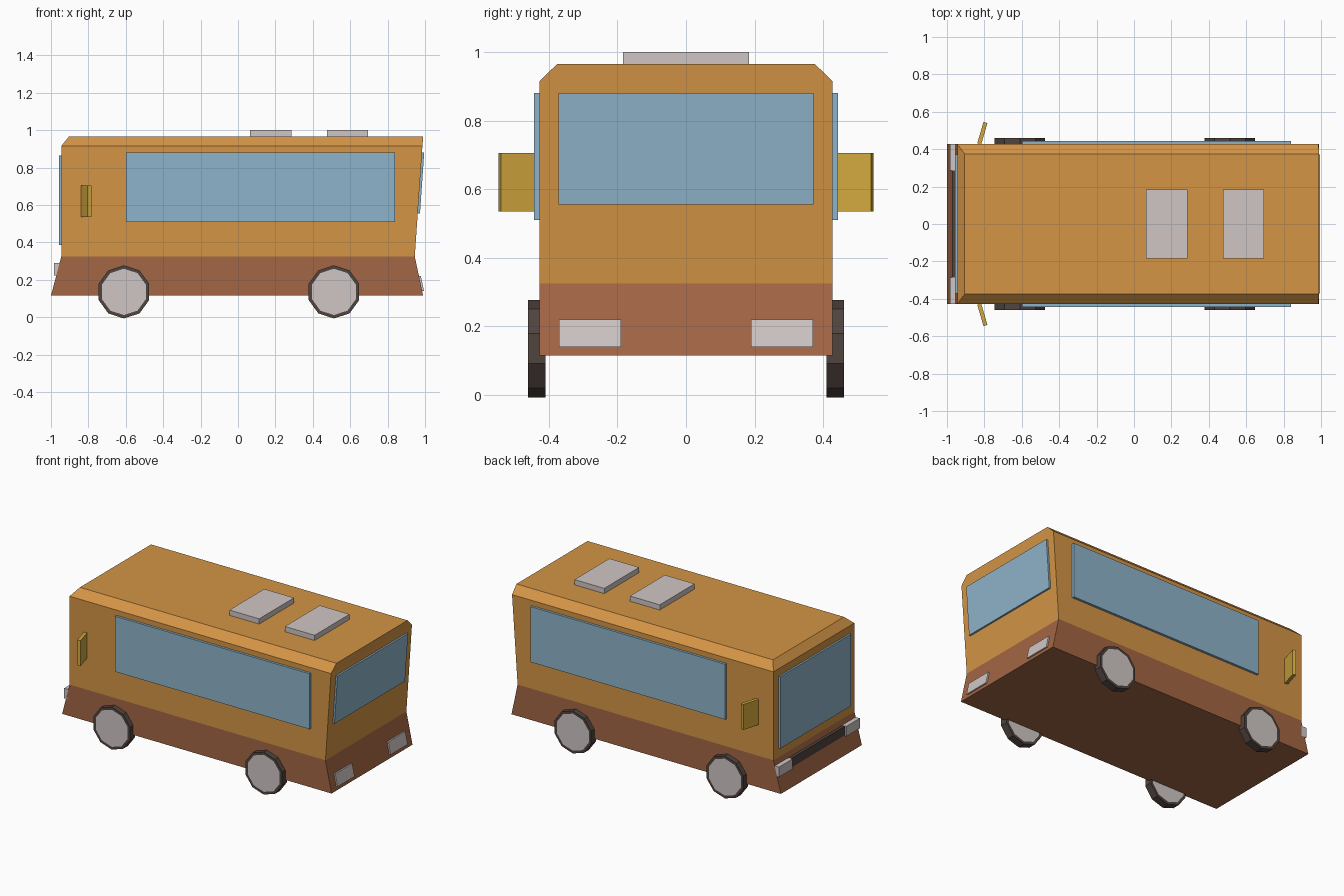
import bpy, bmesh, math
from mathutils import Matrix

if "Cube" in bpy.data.objects:
    bpy.data.objects.remove(bpy.data.objects["Cube"])


def mat(name, hexcol):
    def lin(c):
        return c / 12.92 if c <= 0.04045 else ((c + 0.055) / 1.055) ** 2.4
    m = bpy.data.materials.new(name)
    m.diffuse_color = [lin(int(hexcol[i:i + 2], 16) / 255) for i in (0, 2, 4)] + [1]
    m.use_nodes = True
    m.node_tree.nodes["Principled BSDF"].inputs["Base Color"].default_value = m.diffuse_color
    return m


ORANGE = mat("orange paint", "D49546")
BROWN = mat("brown skirt", "A36644")
GLASS = mat("blue glass", "8FB4CB")
GREY = mat("light grey", "CFC6C5")
DARK = mat("dark rubber", "50443F")
YELLOW = mat("mirror yellow", "D2A83F")


def finish(name, bm, *mats):
    bmesh.ops.recalc_face_normals(bm, faces=bm.faces)
    me = bpy.data.meshes.new(name)
    bm.to_mesh(me)
    bm.free()
    for m in mats:
        me.materials.append(m)
    ob = bpy.data.objects.new(name, me)
    bpy.context.collection.objects.link(ob)
    return ob


def prism(name, pts, y0, y1, m):
    """Extrude an x-z profile along y."""
    bm = bmesh.new()
    f = bm.faces.new([bm.verts.new((x, y0, z)) for x, z in pts])
    new = bmesh.ops.extrude_face_region(bm, geom=[f])["geom"]
    bmesh.ops.translate(bm, vec=(0, y1 - y0, 0),
                        verts=[v for v in new if isinstance(v, bmesh.types.BMVert)])
    return finish(name, bm, m)


def box(name, x0, x1, y0, y1, z0, z1, m):
    return prism(name, [(x0, z0), (x1, z0), (x1, z1), (x0, z1)], y0, y1, m)


def tilted(name, a, b, z0, z1, out, y0, y1, m):
    """Plate lying on the sloped end wall that runs from a to b in x-z."""
    def at(z):
        return a[0] + (b[0] - a[0]) * (z - a[1]) / (b[1] - a[1])
    pts = [(at(z0) - .01, z0), (at(z0) + out, z0), (at(z1) + out, z1), (at(z1) - .01, z1)]
    return prism(name, pts, y0, y1, m)


# Body: stacked rectangular rings, brown below the belt line
bm = bmesh.new()
rings = []
for x0, x1, y, z in [(-1, .99, .427, .115), (-.945, .945, .427, .325),
                     (-.945, .986, .427, .915), (-.905, .99, .375, .965)]:
    rings.append([bm.verts.new(p) for p in
                  [(x0, -y, z), (x1, -y, z), (x1, y, z), (x0, y, z)]])
for lo, hi in zip(rings, rings[1:]):
    for i in range(4):
        j = (i + 1) % 4
        bm.faces.new((lo[i], lo[j], hi[j], hi[i]))
bm.faces.new(rings[0])
bm.faces.new(rings[-1])
for f in bm.faces:
    f.material_index = 1 if f.calc_center_median().z < .325 else 0
finish("body", bm, ORANGE, BROWN)

# End windows and roof hatches
tilted("rear_window", (.945, .325), (.986, .915), .555, .88, .012, -.372, .372, GLASS)
box("windscreen", -.957, -.935, -.372, .372, .385, .865, GLASS)
for i, x in enumerate((.065, .475)):
    box(f"roof_hatch_{i + 1}", x, x + .22, -.184, .184, .955, 1, GREY)

# Grille between the headlights
box("grille", -.974, -.945, -.285, .285, .228, .288, DARK)

for s, side in ((-1, "near"), (1, "far")):
    # Side window, lights
    box(f"side_window_{side}", -.6, .84, s * .42, s * .443, .51, .88, GLASS)
    tilted(f"tail_light_{side}", (.99, .115), (.945, .325), .14, .22, .01,
           s * .19, s * .37, GREY)
    box(f"headlight_{side}", -.985, -.945, s * .285, s * .427, .223, .29, GREY)

    # Slanted wing mirror
    mirror = box(f"wing_mirror_{side}", -.011, .011, -.06, .06, .535, .705, YELLOW)
    mirror.data.transform(Matrix.Translation((-.811, s * .485, 0))
                          @ Matrix.Rotation(-s * math.radians(16), 4, 'Z'))

    # Ten-sided wheels with inset hub faces
    for x, end in ((-.61, "front"), (.513, "rear")):
        bm = bmesh.new()
        bmesh.ops.create_cone(bm, cap_ends=True, segments=10, radius1=.142, radius2=.142,
                              depth=.051,
                              matrix=Matrix.Translation((x, s * .4355, .1355))
                              @ Matrix.Rotation(math.pi / 2, 4, 'X')
                              @ Matrix.Rotation(math.pi / 2, 4, 'Z')
                              @ Matrix.Rotation(math.pi / 2, 4, 'Z'))
        caps = [f for f in bm.faces if len(f.verts) == 10]
        bmesh.ops.inset_individual(bm, faces=caps, thickness=.018)
        for f in bm.faces:
            f.material_index = 1 if len(f.verts) == 10 else 0
        finish(f"wheel_{end}_{side}", bm, DARK, GREY)
